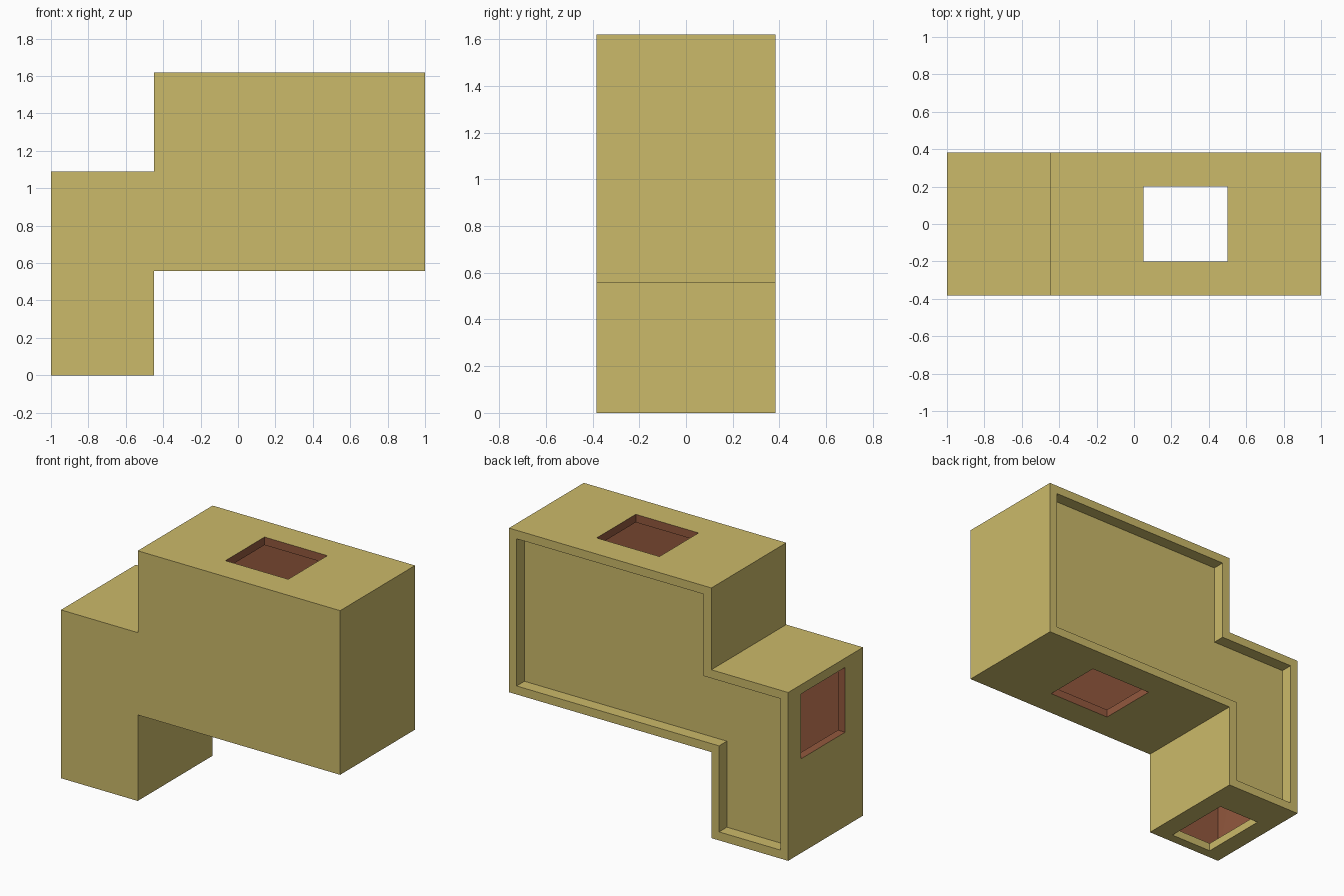
import bpy
import bmesh
from mathutils import Vector

if "Cube" in bpy.data.objects:
    bpy.data.objects.remove(bpy.data.objects["Cube"])

HALF_DEPTH = 0.383   # half the body size along y
FRAME = 0.055        # border around the back recess
RECESS = 0.08        # depth of the back recess
LIP = 0.052          # depth of each opening's rim
SKIN = 0.004         # sheet thickness
OUTSIDE, INSIDE = 0, 1


def flat_colour(name, rgb):
    mat = bpy.data.materials.new(name)
    mat.diffuse_color = (*rgb, 1.0)
    mat.use_nodes = True
    mat.node_tree.nodes["Principled BSDF"].inputs["Base Color"].default_value = mat.diffuse_color
    return mat


def find_face(bm, normal, centre):
    """Face pointing along normal whose centre is nearest to the given point."""
    n, c = Vector(normal), Vector(centre)
    faces = [f for f in bm.faces if f.normal.dot(n) > 0.99]
    return min(faces, key=lambda f: (f.calc_center_median() - c).length)


def cut_opening(bm, normal, lo, hi, rim_material):
    """Replace a rectangular wall by a wall with an opening and an inward rim."""
    lo, hi, n = Vector(lo), Vector(hi), Vector(normal)
    face = find_face(bm, normal, (lo + hi) / 2)
    mid = face.calc_center_median()
    outer = list(face.verts)
    edge, deep = [], []
    for v in outer:
        p = v.co.copy()
        for a in range(3):
            if abs(n[a]) < 0.5:
                p[a] = lo[a] if v.co[a] < mid[a] else hi[a]
        edge.append(bm.verts.new(p))
        deep.append(bm.verts.new(p - n * LIP))
    bmesh.ops.delete(bm, geom=[face], context='FACES_ONLY')
    for i in range(4):
        j = (i + 1) % 4
        bm.faces.new((outer[i], outer[j], edge[j], edge[i]))
        rim = bm.faces.new((edge[i], edge[j], deep[j], deep[i]))
        rim.material_index = rim_material
    bm.normal_update()


# Stepped body: side profile extruded from front to back
profile = [(-1, 0), (-0.45, 0), (-0.45, 0.557), (1, 0.557),
           (1, 1.62), (-0.45, 1.62), (-0.45, 1.09), (-1, 1.09)]
bm = bmesh.new()
front = [bm.verts.new((x, -HALF_DEPTH, z)) for x, z in profile]
back = [bm.verts.new((x, HALF_DEPTH, z)) for x, z in profile]
bm.faces.new(front)
back_face = bm.faces.new(back[::-1])
for i in range(len(profile)):
    j = (i + 1) % len(profile)
    bm.faces.new((front[j], front[i], back[i], back[j]))
bmesh.ops.recalc_face_normals(bm, faces=bm.faces[:])
bm.normal_update()

# Recessed back panel with a narrow border
bmesh.ops.inset_region(bm, faces=[back_face], thickness=FRAME, use_even_offset=True)
panel = bmesh.ops.extrude_face_region(bm, geom=[back_face])
moved = [v for v in panel['geom'] if isinstance(v, bmesh.types.BMVert)]
bmesh.ops.translate(bm, verts=moved, vec=(0, -RECESS, 0))
if back_face.is_valid:
    bmesh.ops.delete(bm, geom=[back_face], context='FACES_ONLY')
bm.normal_update()

# Openings: top, underside, left end and foot
cut_opening(bm, (0, 0, 1), (0.05, -0.2, 1.62), (0.5, 0.2, 1.62), INSIDE)
cut_opening(bm, (0, 0, -1), (0.05, -0.2, 0.557), (0.5, 0.2, 0.557), INSIDE)
cut_opening(bm, (-1, 0, 0), (-1, -0.2, 0.61), (-1, 0.25, 1.03), INSIDE)
cut_opening(bm, (0, 0, -1), (-0.88, -0.32, 0), (-0.58, 0.14, 0), OUTSIDE)

mesh = bpy.data.meshes.new("stepped_duct")
bm.to_mesh(mesh)
bm.free()
duct = bpy.data.objects.new("stepped_duct", mesh)
bpy.context.collection.objects.link(duct)
mesh.materials.append(flat_colour("sand yellow", (0.60, 0.49, 0.143)))
mesh.materials.append(flat_colour("inner brown", (0.29, 0.098, 0.048)))

# Thin sheet: yellow outside, brown lining inside
sheet = duct.modifiers.new("sheet", 'SOLIDIFY')
sheet.thickness = SKIN
sheet.offset = -1
sheet.use_even_offset = True
sheet.material_offset = INSIDE
sheet.material_offset_rim = INSIDE
